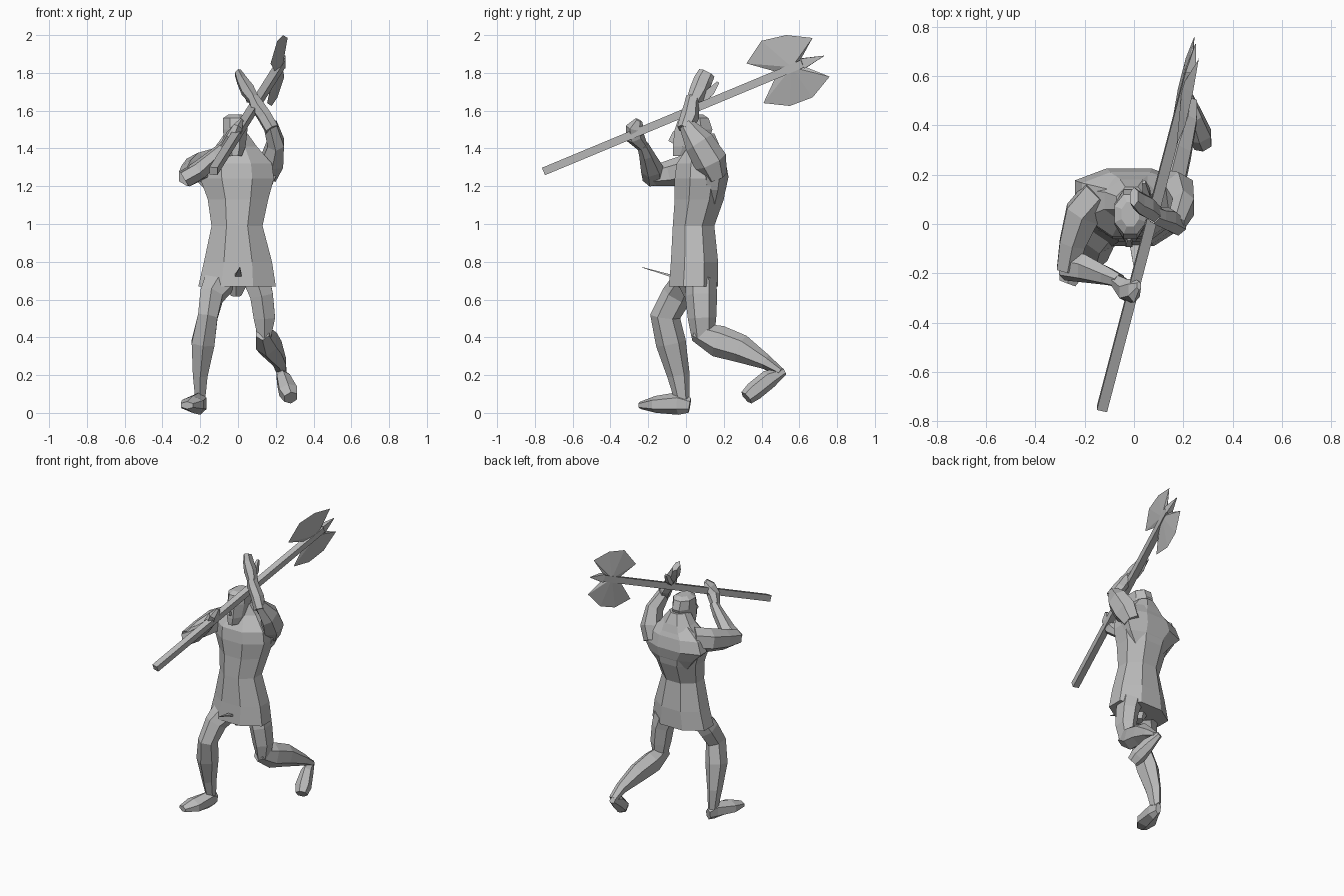
import bpy, bmesh, math
from mathutils import Vector

if "Cube" in bpy.data.objects:
    bpy.data.objects.remove(bpy.data.objects["Cube"], do_unlink=True)

GREY = (0.5, 0.5, 0.5, 1)
stone = bpy.data.materials.new("plain grey")
stone.use_nodes = True
stone.diffuse_color = GREY
stone.node_tree.nodes["Principled BSDF"].inputs["Base Color"].default_value = GREY
UNIT = 0.01  # all measures below are in hundredths


def finish(name, bm):
    """Turn a bmesh into a flat shaded object."""
    bmesh.ops.recalc_face_normals(bm, faces=bm.faces)
    mesh = bpy.data.meshes.new(name)
    bm.to_mesh(mesh)
    bm.free()
    mesh.materials.append(stone)
    obj = bpy.data.objects.new(name, mesh)
    bpy.context.scene.collection.objects.link(obj)
    return obj


def skin(name, loops):
    """Join equal vertex loops with quads and cap both ends."""
    bm = bmesh.new()
    rows = [[bm.verts.new(p * UNIT) for p in loop] for loop in loops]
    count = len(rows[0])
    for low, high in zip(rows, rows[1:]):
        for i in range(count):
            j = (i + 1) % count
            bm.faces.new((low[i], low[j], high[j], high[i]))
    bm.faces.new(rows[0])
    bm.faces.new(rows[-1])
    return finish(name, bm)


def circle(sides):
    step = math.tau / sides
    return [(math.cos((i + 0.5) * step), math.sin((i + 0.5) * step)) for i in range(sides)]


def limb(name, rings, sides=6):
    """Loft along a path; each ring is x, y, z, half width, half depth."""
    centres = [Vector(r[:3]) for r in rings]
    loops = []
    for i, (c, ring) in enumerate(zip(centres, rings)):
        ahead = centres[min(i + 1, len(rings) - 1)]
        behind = centres[max(i - 1, 0)]
        along = (ahead - behind).normalized()
        side = Vector((1, 0, 0))
        side = (side - along * side.dot(along)).normalized()
        depth = along.cross(side)
        loops.append([c + side * u * ring[3] + depth * v * ring[4] for u, v in circle(sides)])
    return skin(name, loops)


def stack(name, levels, sides=8):
    """Level rings; each is z, left edge, right edge, front edge, back edge."""
    fit = 1 / math.cos(math.pi / sides)
    loops = []
    for z, x0, x1, y0, y1 in levels:
        loops.append([Vector(((x0 + x1) / 2 + u * fit * (x1 - x0) / 2,
                              (y0 + y1) / 2 + v * fit * (y1 - y0) / 2, z))
                      for u, v in circle(sides)])
    return skin(name, loops)


# Tunic, from hem to neck, and the broad upper back
stack("tunic", [
    (67, -21, 20, -9, 17),
    (80, -18, 18, -8, 17),
    (99, -14, 13, -7, 15),
    (113, -16, 16, -6, 20),
    (124, -20, 19, -6, 22),
    (132, -20, 18, -5, 21),
    (141, -12, 10, 1, 18),
    (148, -7, 5, 2, 15),
])
stack("upper_back", [
    (110, -11, 11, 8, 18),
    (118, -17, 17, 7, 21),
    (125, -24, 20, 6, 22.5),
    (133, -21, 18, 6, 21),
    (142, -9, 8, 6, 17),
])

# Head with a tapered jaw and cropped crown
stack("head", [
    (136, -5, 2, -7, 5),
    (141, -7, 4, -7, 11),
    (150, -8, 5, -6, 14),
    (156, -8, 5, -4, 12),
    (158, -5, 2, -1, 9),
])
limb("nose", [(-2, -6, 149, 1, 1), (-2, -8, 144, 2, 2), (-2, -6, 143, 2, 1)], 4)

# Right arm, bent in front of the chest
limb("right_upper_arm", [
    (-14, 12, 132, 8, 8),
    (-21, 4, 130, 8, 8),
    (-25, -8, 127, 6, 7),
    (-27, -19, 125, 5, 5),
])
limb("right_forearm", [
    (-28, -17, 124, 5, 6),
    (-20, -18, 129, 5, 6),
    (-11, -21, 137, 4, 4),
    (-6, -23, 142, 3, 3),
])
limb("right_hand", [
    (-7, -23, 141, 3, 3),
    (-3, -27, 146, 4, 5),
    (0, -27, 151, 3, 5),
    (2, -25, 155, 1, 2),
])

# Left arm, raised beside the head
limb("left_upper_arm", [
    (15, 16, 125, 6, 6),
    (18, 13, 133, 7, 9),
    (20, 7, 143, 5, 8),
    (17, 0, 153, 4, 4),
])
limb("left_forearm", [
    (18, -1, 150, 4, 4),
    (14, 2, 157, 4, 5),
    (10, 3, 163, 4, 4),
    (8, 4, 167, 3, 4),
])
limb("left_hand", [
    (9, 4, 165, 3, 4),
    (5, 7, 171, 4, 5),
    (2, 9, 176, 3, 5),
    (0, 11, 180, 2, 4.5),
])
limb("left_thumb", [(6, 8, 166, 2, 3), (5, 13, 170, 2, 3), (4, 17, 175, 1, 1)], 4)

# Right leg, planted forward
limb("right_leg", [
    (-10, -1, 69, 9, 7),
    (-14, -5, 62, 7, 8),
    (-16, -11, 51, 6, 8),
    (-18.5, -8, 37, 7, 8),
    (-20, -4, 20, 4.5, 6),
    (-20, -2, 7, 3, 4),
])
limb("right_foot", [
    (-19, 2, 4, 2, 4),
    (-20, -4, 5, 4, 6),
    (-24, -16, 4.5, 7, 4.5),
    (-27, -24, 4, 4, 2),
])

# Left leg, trailing with the knee bent
limb("left_thigh", [
    (10, 8, 70, 8, 8),
    (12.5, 8, 62, 7, 8.5),
    (14, 8.5, 50, 6.5, 7.5),
    (14, 9, 40, 4, 6),
])
limb("left_shin", [
    (13, 5, 43, 4, 5),
    (15, 17, 38, 6.5, 8.5),
    (18, 29, 34, 6, 7.5),
    (22, 42, 27, 4, 4),
    (23, 50, 22, 3, 2),
])
limb("left_foot", [
    (22, 52, 22, 2, 2),
    (24, 44, 18, 4, 5),
    (26.5, 36, 11.5, 5.5, 5),
    (28, 32, 8, 4, 4),
])

# Crotch and the small spike on the front of the hem
limb("hips", [(-1, 2, 72, 9, 8), (-1, 3, 62, 3, 4)])
limb("hem_spike", [(0, -6, 72, 3, 1), (1, -23, 77, 0.2, 0.2)], 4)

# Pole of the axe, a square bar rising toward the back
BUTT = Vector((-13, -75, 128))
TIP = Vector((23, 62, 185))
limb("axe_pole", [(*BUTT, 3, 3), (*TIP, 3, 3)], 4)
limb("axe_spike", [(*TIP, 3, 4), (25, 73, 189, 0.2, 0.2)], 4)


def on_blade(y, z):
    """Point on the tilted plane that holds pole and blades."""
    t = (y - BUTT.y) / (TIP.y - BUTT.y)
    pole = BUTT.lerp(TIP, t)
    return Vector((pole.x + (z - pole.z) * 0.17, y, z))


def blade(name, outline):
    """A wedge: thick along the pole, sharp at the rim."""
    bm = bmesh.new()
    rim = [bm.verts.new(on_blade(y, z) * UNIT) for y, z in outline]
    root = on_blade(56, 183)
    for shift in (-2, 2):
        hub = bm.verts.new((root + Vector((shift, 0, 0))) * UNIT)
        for a, b in zip(rim, rim[1:] + rim[:1]):
            bm.faces.new((a, b, hub))
    return finish(name, bm)


blade("upper_blade", [(50, 180), (32, 185), (40, 197), (53, 200), (67, 198.5), (59, 184)])
blade("lower_blade", [(48, 179), (41, 164), (55, 162.5), (67, 167), (76, 178), (61, 184)])
